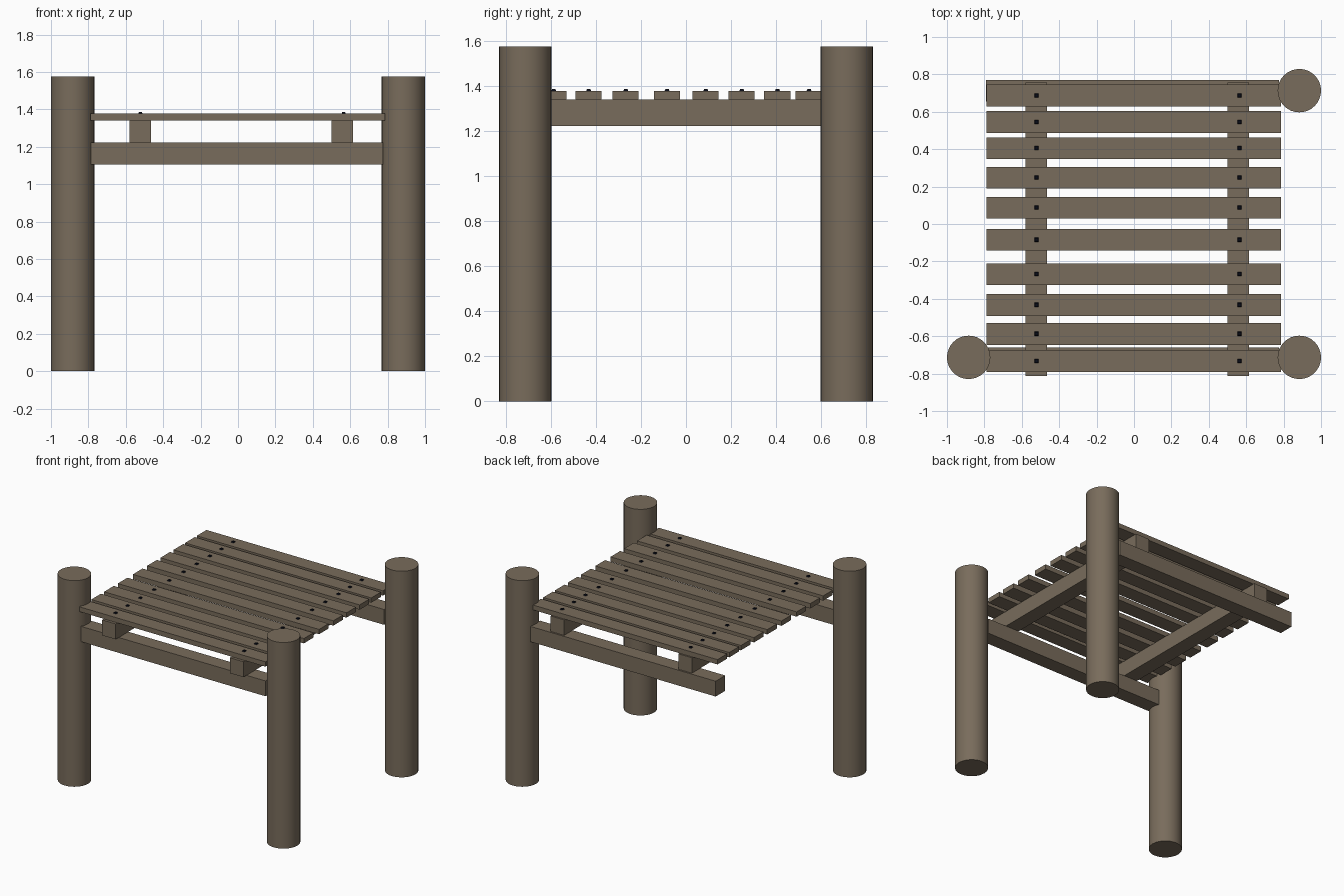
import bpy, bmesh, math

if "Cube" in bpy.data.objects:
    bpy.data.objects.remove(bpy.data.objects["Cube"])


def material(name, rgb):
    m = bpy.data.materials.new(name)
    m.diffuse_color = (*rgb, 1.0)
    m.use_nodes = True
    m.node_tree.nodes["Principled BSDF"].inputs["Base Color"].default_value = m.diffuse_color
    return m


wood = material("weathered wood", (0.19, 0.15, 0.106))
iron = material("dark nail", (0.003, 0.004, 0.010))


def box(name, x, y, z, mat=wood, taper=1.0):
    """Box from (min, max) ranges; taper shrinks the top face."""
    me = bpy.data.meshes.new(name)
    bm = bmesh.new()
    bmesh.ops.create_cube(bm, size=1.0)
    for v in bm.verts:
        s = taper if v.co.z > 0 else 1.0
        v.co.x = (x[0] + x[1]) / 2 + v.co.x * (x[1] - x[0]) * s
        v.co.y = (y[0] + y[1]) / 2 + v.co.y * (y[1] - y[0]) * s
        v.co.z = (z[0] + z[1]) / 2 + v.co.z * (z[1] - z[0])
    bm.to_mesh(me)
    bm.free()
    me.materials.append(mat)
    ob = bpy.data.objects.new(name, me)
    bpy.context.collection.objects.link(ob)
    return ob


# Three round posts (the back left corner has none)
POST_H = 1.575
for name, x, y in (("front_left_post", -0.884, -0.713),
                   ("front_right_post", 0.884, -0.713),
                   ("back_right_post", 0.884, 0.713)):
    bpy.ops.mesh.primitive_cylinder_add(vertices=32, radius=0.116, depth=POST_H,
                                        location=(x, y, POST_H / 2))
    post = bpy.context.object
    post.name = name
    post.data.materials.append(wood)
    bpy.ops.object.shade_smooth_by_angle(angle=math.radians(30))

# Cross beams between the posts
box("front_beam", (-0.79, 0.775), (-0.775, -0.66), (1.105, 1.222))
box("back_beam", (-0.79, 0.775), (0.655, 0.77), (1.105, 1.222))

# Rails running front to back on the beams
box("left_rail", (-0.58, -0.465), (-0.812, 0.757), (1.222, 1.34))
box("right_rail", (0.50, 0.615), (-0.812, 0.757), (1.222, 1.34))

# Deck planks, each held by two nails
centres = (0.687, 0.545, 0.405, 0.247, 0.087, -0.085, -0.268, -0.433, -0.588, -0.733)
for i, y in enumerate(centres, 1):
    box(f"plank_{i}", (-0.788, 0.785), (y - 0.058, y + 0.058), (1.34, 1.377))
    for side, x in (("left", -0.522), ("right", 0.565)):
        box(f"{side}_nail_{i}", (x - 0.013, x + 0.013), (y - 0.012, y + 0.014),
            (1.372, 1.385), iron, 0.6)
